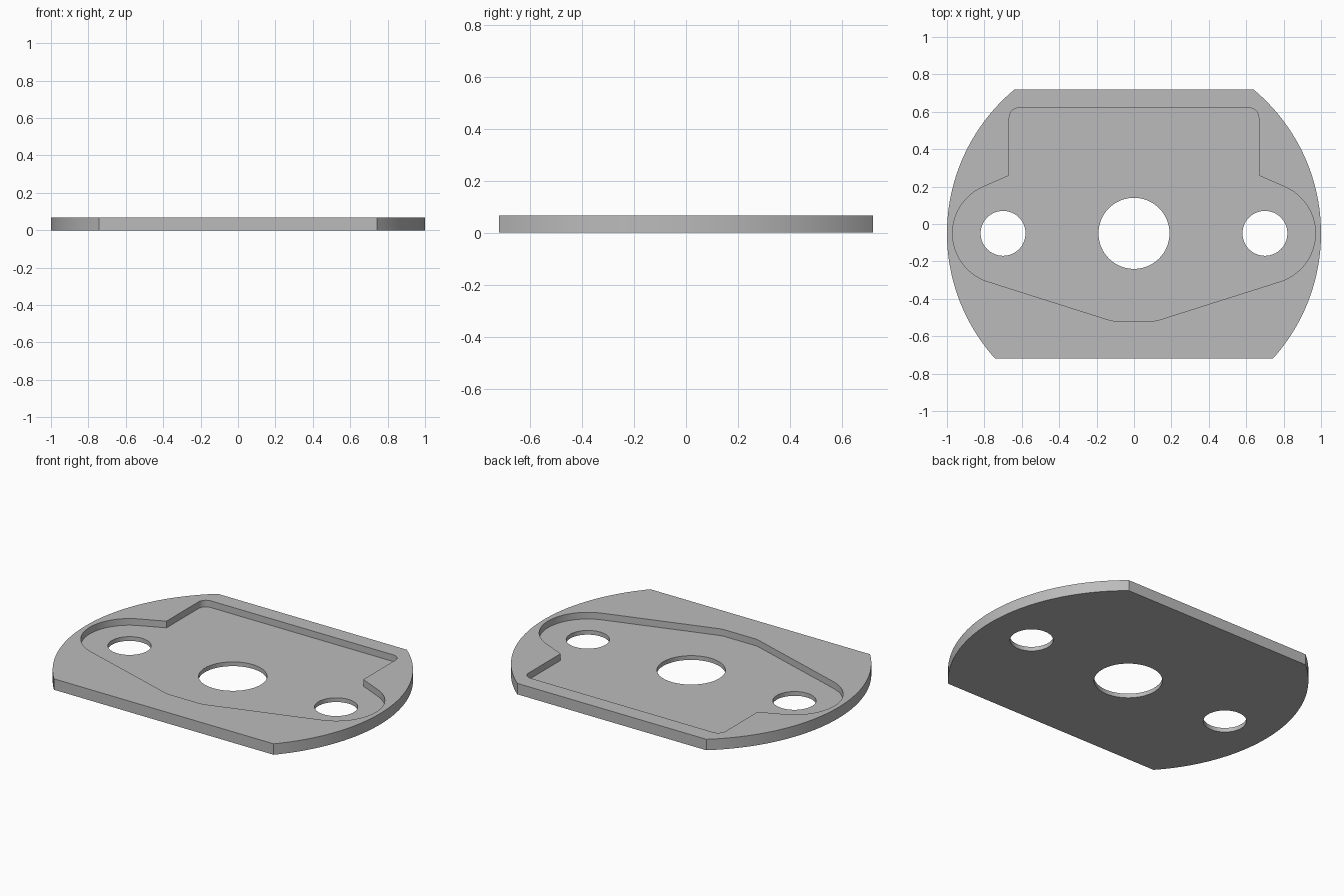
import bpy, bmesh, math

cube = bpy.data.objects.get("Cube")
if cube:
    bpy.data.objects.remove(cube, do_unlink=True)

THICK, FLOOR = 0.067, 0.026      # plate thickness, pocket floor height
CY = -0.05                       # shared y of all hole centres
HALF_DEPTH = 0.718
BOLT_X = 0.7

grey = bpy.data.materials.new("grey metal")
grey.use_nodes = True
grey.diffuse_color = (0.5, 0.5, 0.5, 1)
grey.node_tree.nodes["Principled BSDF"].inputs["Base Color"].default_value = (0.5, 0.5, 0.5, 1)


def arc(cx, cy, r, start, end, steps):
    """Points along an arc, angles in degrees."""
    angles = [math.radians(start + (end - start) * i / steps) for i in range(steps + 1)]
    return [(cx + r * math.cos(a), cy + r * math.sin(a)) for a in angles]


def mirrored(right_half):
    """Close a bottom-to-top right half with its mirror image."""
    return right_half + [(-x, y) for x, y in reversed(right_half)]


def prism(name, outline, z0, z1):
    bm = bmesh.new()
    face = bm.faces.new([bm.verts.new((x, y, z0)) for x, y in outline])
    top = bmesh.ops.extrude_face_region(bm, geom=[face])
    verts = [g for g in top["geom"] if isinstance(g, bmesh.types.BMVert)]
    bmesh.ops.translate(bm, verts=verts, vec=(0, 0, z1 - z0))
    bmesh.ops.recalc_face_normals(bm, faces=bm.faces)
    mesh = bpy.data.meshes.new(name)
    bm.to_mesh(mesh)
    bm.free()
    mesh.materials.append(grey)
    obj = bpy.data.objects.new(name, mesh)
    bpy.context.collection.objects.link(obj)
    return obj


# Round plate with flat front and back
low = math.degrees(math.asin(-HALF_DEPTH - CY))
high = math.degrees(math.asin(HALF_DEPTH - CY))
plate = prism("base_plate", mirrored(arc(0, CY, 1, low, high, 48)), 0, THICK)

# Pocket: shallow point in front, round lobes at the sides, square back
pocket = [(0.11, -0.518), (0.14, -0.511)]
pocket += arc(BOLT_X, CY, 0.27, -72.7, 65, 40)
pocket += [(0.667, 0.26)]
pocket += arc(0.617, 0.57, 0.05, 0, 90, 8)
cutters = [prism("pocket_cutter", mirrored(pocket), FLOOR, THICK + 0.1)]

# Centre bore and two bolt holes
for name, x, r in (("bore", 0, 0.19), ("left_bolt", BOLT_X, 0.12), ("right_bolt", -BOLT_X, 0.12)):
    circle = arc(x, CY, r, 0, 360, 64)[:-1]
    cutters.append(prism(name + "_cutter", circle, -0.1, THICK + 0.2))

bpy.ops.object.select_all(action='DESELECT')
plate.select_set(True)
bpy.context.view_layer.objects.active = plate
for cutter in cutters:
    mod = plate.modifiers.new(cutter.name, 'BOOLEAN')
    mod.operation = 'DIFFERENCE'
    mod.solver = 'EXACT'
    mod.object = cutter
    bpy.ops.object.modifier_apply(modifier=mod.name)
    bpy.data.objects.remove(cutter, do_unlink=True)

bpy.ops.object.shade_smooth_by_angle(angle=math.radians(30))
